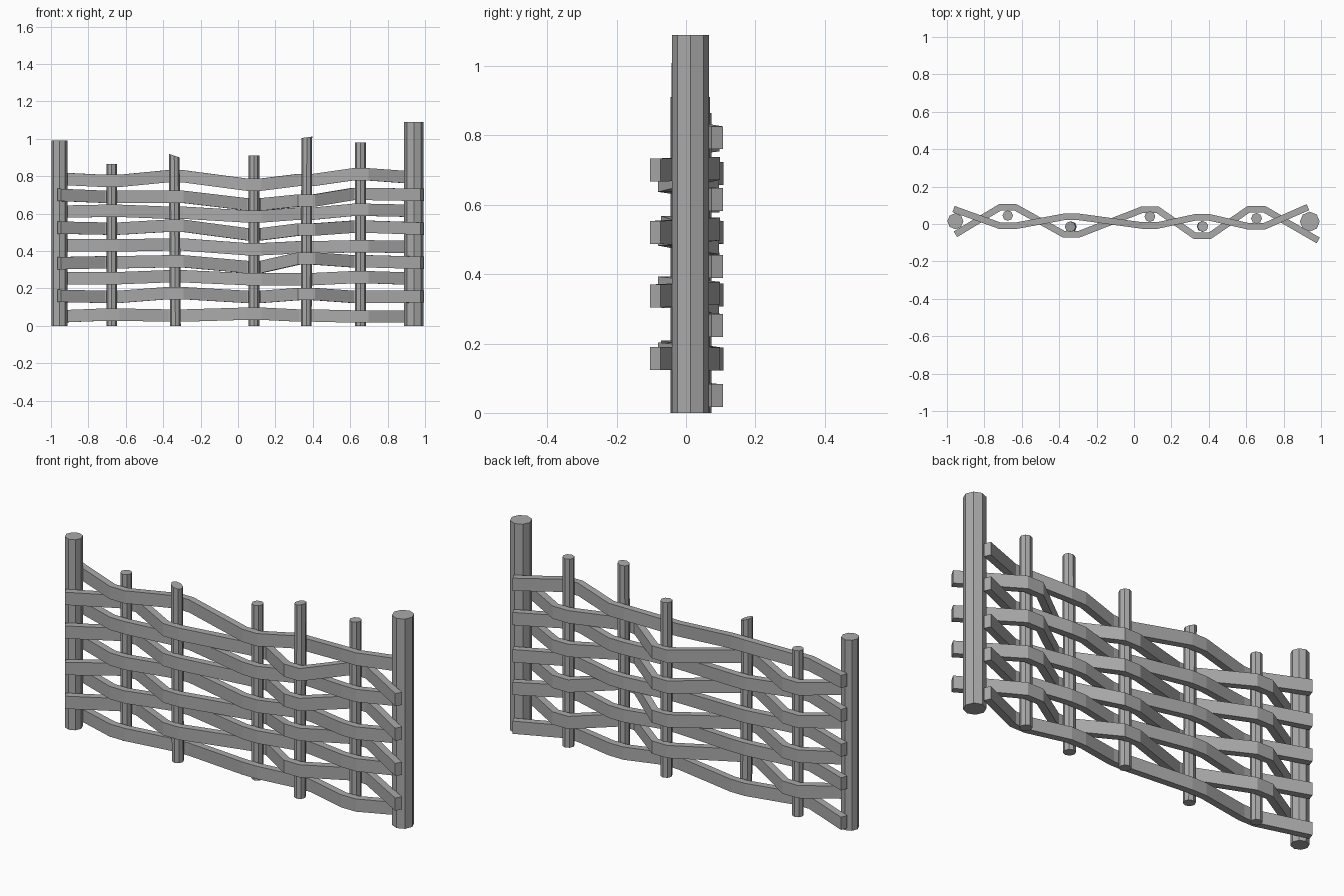
import bpy, bmesh
from mathutils import Vector

cube = bpy.data.objects.get("Cube")
if cube:
    bpy.data.objects.remove(cube)

wood = bpy.data.materials.new("grey wood")
wood.use_nodes = True
colour = (0.4, 0.4, 0.4, 1)
wood.diffuse_color = colour
wood.node_tree.nodes["Principled BSDF"].inputs["Base Color"].default_value = colour


def add_object(name, bm):
    bmesh.ops.recalc_face_normals(bm, faces=bm.faces)
    mesh = bpy.data.meshes.new(name)
    bm.to_mesh(mesh)
    bm.free()
    mesh.materials.append(wood)
    bpy.context.collection.objects.link(bpy.data.objects.new(name, mesh))


def pole(name, x, y, radius, height, slant=0.0, lean=0.0):
    """Eight-sided upright with a slanted top cut."""
    bm = bmesh.new()
    bmesh.ops.create_cone(bm, cap_ends=True, segments=8, radius1=radius,
                          radius2=radius, depth=height)
    for v in bm.verts:
        top = v.co.z > 0
        v.co.z += height / 2
        if top:
            v.co.z += slant * v.co.x / radius
            v.co.x += lean
        v.co += Vector((x, y, 0))
    add_object(name, bm)


def slat(name, path, thick=0.035, tall=0.066):
    """Rectangular strip swept along a path with mitred bends."""
    bm = bmesh.new()
    rings = []
    for i, p in enumerate(path):
        before = p - path[i - 1] if i else path[1] - p
        after = path[i + 1] - p if i < len(path) - 1 else before
        a, b = (Vector((-d.y, d.x, 0)).normalized() for d in (before, after))
        side = (a + b).normalized()
        side *= thick / 2 / side.dot(a)
        up = Vector((0, 0, tall / 2))
        rings.append([bm.verts.new(p + s * side + t * up)
                      for s, t in ((-1, -1), (1, -1), (1, 1), (-1, 1))])
    for r, q in zip(rings, rings[1:]):
        for k in range(4):
            bm.faces.new((r[k], r[k - 1], q[k - 1], q[k]))
    bm.faces.new(rings[0])
    bm.faces.new(rings[-1])
    add_object(name, bm)


# End posts
pole("right_post", -0.955, 0.015, 0.043, 0.99)
pole("left_post", 0.94, 0.013, 0.053, 1.09)

# Thin stakes: x, y, radius, height, top slant, lean
stakes = [(-0.675, 0.045, 0.028, 0.865, 0, 0),
          (-0.335, -0.015, 0.029, 0.91, -0.01, -0.006),
          (0.085, 0.04, 0.029, 0.91, 0, 0),
          (0.365, -0.013, 0.029, 1.008, 0.004, 0.003),
          (0.655, 0.03, 0.029, 0.98, 0, 0)]
for n, s in enumerate(stakes):
    pole(f"stake_{n + 1}", *s)

# Depth of the two weaves at the ends and at each stake
xs = [s[0] for s in stakes]
weaves = [(-0.965, (0.08, -0.01, 0.038, -0.008, 0.035, -0.013, 0.09), 0.93),
          (-0.955, (-0.055, 0.09, -0.055, 0.077, -0.063, 0.08, -0.088), 0.985)]

# Heights of each woven slat at the ends and at each stake
rows = [(.05, .06, .055, .065, .055, .05, .05),
        (.16, .155, .175, .155, .17, .155, .157),
        (.255, .255, .265, .25, .25, .26, .252),
        (.335, .34, .345, .315, .36, .345, .337),
        (.43, .43, .435, .41, .42, .425, .422),
        (.525, .52, .535, .49, .515, .53, .52),
        (.61, .615, .605, .585, .6, .62, .615),
        (.7, .69, .69, .65, .67, .705, .7),
        (.787, .775, .8, .755, .78, .81, .793)]
for n, zs in enumerate(rows):
    start, ys, end = weaves[n % 2]
    path = [Vector((start, ys[0], zs[0]))]
    for x, y, z in zip(xs, ys[1:], zs[1:]):
        path += [Vector((x + d, y, z)) for d in (-0.04, 0.04)]
    path.append(Vector((end, ys[-1], zs[-1])))
    slat(f"woven_slat_{n + 1}", path)
